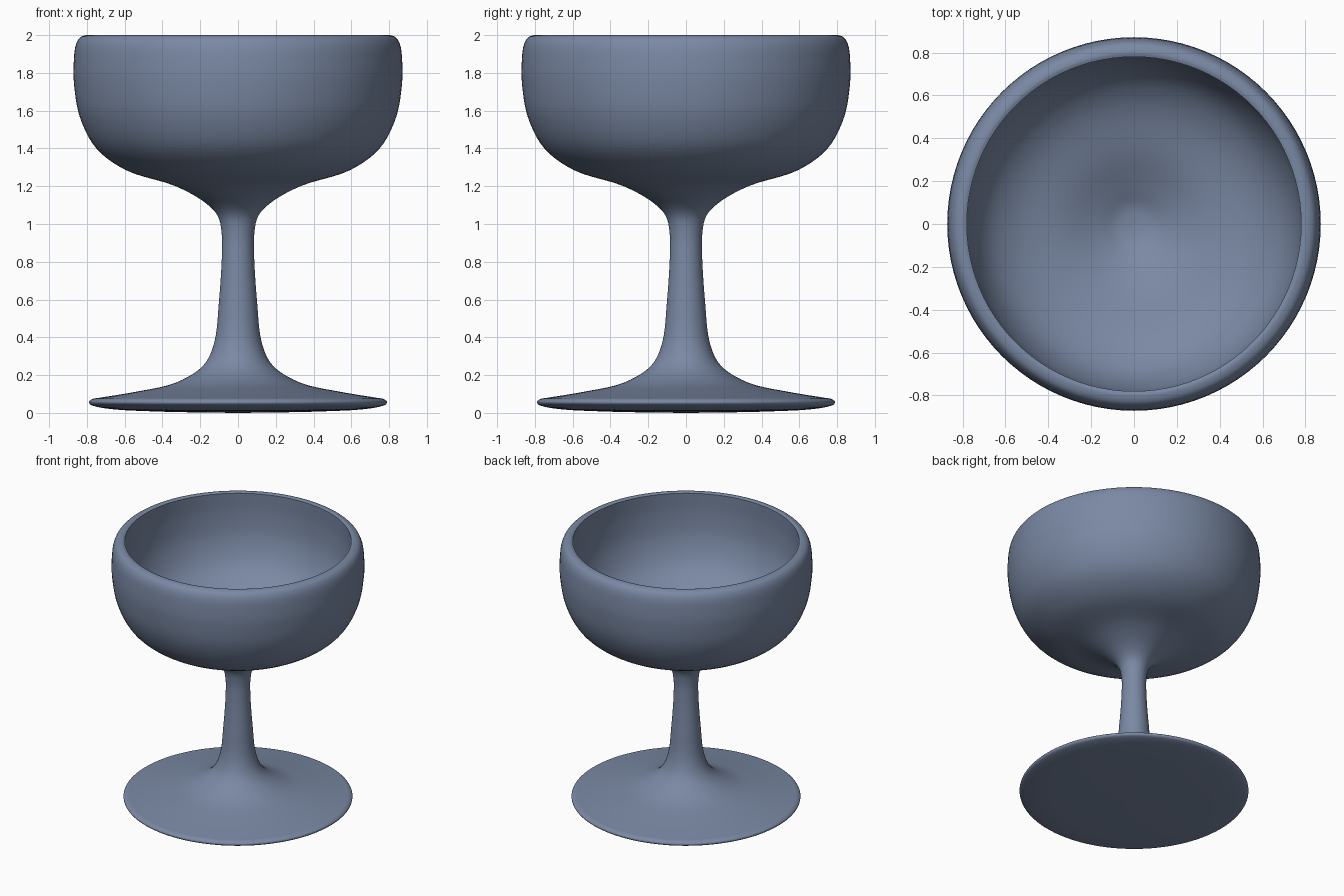
import bpy, bmesh, math
from mathutils import Vector

if "Cube" in bpy.data.objects:
    bpy.data.objects.remove(bpy.data.objects["Cube"])

glaze = bpy.data.materials.new("slate_blue")
glaze.diffuse_color = (0.195, 0.25, 0.37, 1)
glaze.use_nodes = True
glaze.node_tree.nodes["Principled BSDF"].inputs["Base Color"].default_value = glaze.diffuse_color

# Profile (radius, height) from underside centre, up the outside, into the bowl
foot = [(0, 0), (0.25, 0.003), (0.45, 0.008), (0.65, 0.018), (0.75, 0.033),
        (0.785, 0.047), (0.788, 0.06), (0.77, 0.074), (0.735, 0.08)]
stem = [(0.735, 0.08), (0.54, 0.112), (0.33, 0.16), (0.185, 0.25), (0.128, 0.363),
        (0.1, 0.6), (0.085, 0.84), (0.086, 0.945), (0.106, 1.04), (0.17, 1.11),
        (0.33, 1.2), (0.593, 1.285), (0.75, 1.4), (0.837, 1.565), (0.868, 1.74),
        (0.87, 1.85), (0.858, 1.95), (0.835, 1.988), (0.80, 2.0), (0.78, 1.995)]
inside = [(0.78, 1.995), (0.785, 1.83), (0.765, 1.65), (0.69, 1.48), (0.56, 1.37),
          (0.32, 1.28), (0.17, 1.21), (0.08, 1.17), (0, 1.16)]


def smooth(pts, steps=5):
    """Catmull-Rom curve (centripetal) through the profile points."""
    p = [Vector((r, z)) for r, z in pts]
    p = [2 * p[0] - p[1]] + p + [2 * p[-1] - p[-2]]
    out = []
    for a, b, c, d in zip(p, p[1:], p[2:], p[3:]):
        t1 = (b - a).length ** 0.5
        t2 = t1 + (c - b).length ** 0.5
        t3 = t2 + (d - c).length ** 0.5
        for k in range(steps):
            t = t1 + (t2 - t1) * k / steps
            a1 = a.lerp(b, t / t1)
            a2 = b.lerp(c, (t - t1) / (t2 - t1))
            a3 = c.lerp(d, (t - t2) / (t3 - t2))
            b1 = a1.lerp(a2, t / t2)
            b2 = a2.lerp(a3, (t - t1) / (t3 - t1))
            out.append(b1.lerp(b2, (t - t1) / (t2 - t1)))
    return out


curve = smooth(foot) + smooth(stem) + smooth(inside) + [Vector(inside[-1])]

# Lathe the whole goblet in one continuous surface
bm = bmesh.new()
verts = [bm.verts.new((max(p.x, 0), 0, max(p.y, 0))) for p in curve]
edges = [bm.edges.new(pair) for pair in zip(verts, verts[1:])]
bmesh.ops.spin(bm, geom=verts + edges, cent=(0, 0, 0), axis=(0, 0, 1),
               angle=2 * math.pi, steps=96, use_merge=True)
bmesh.ops.remove_doubles(bm, verts=bm.verts, dist=1e-4)
bmesh.ops.recalc_face_normals(bm, faces=bm.faces)
mesh = bpy.data.meshes.new("goblet")
bm.to_mesh(mesh)
bm.free()
mesh.materials.append(glaze)
goblet = bpy.data.objects.new("goblet", mesh)
bpy.context.collection.objects.link(goblet)
bpy.context.view_layer.objects.active = goblet
goblet.select_set(True)
bpy.ops.object.shade_smooth_by_angle(angle=math.radians(40))
